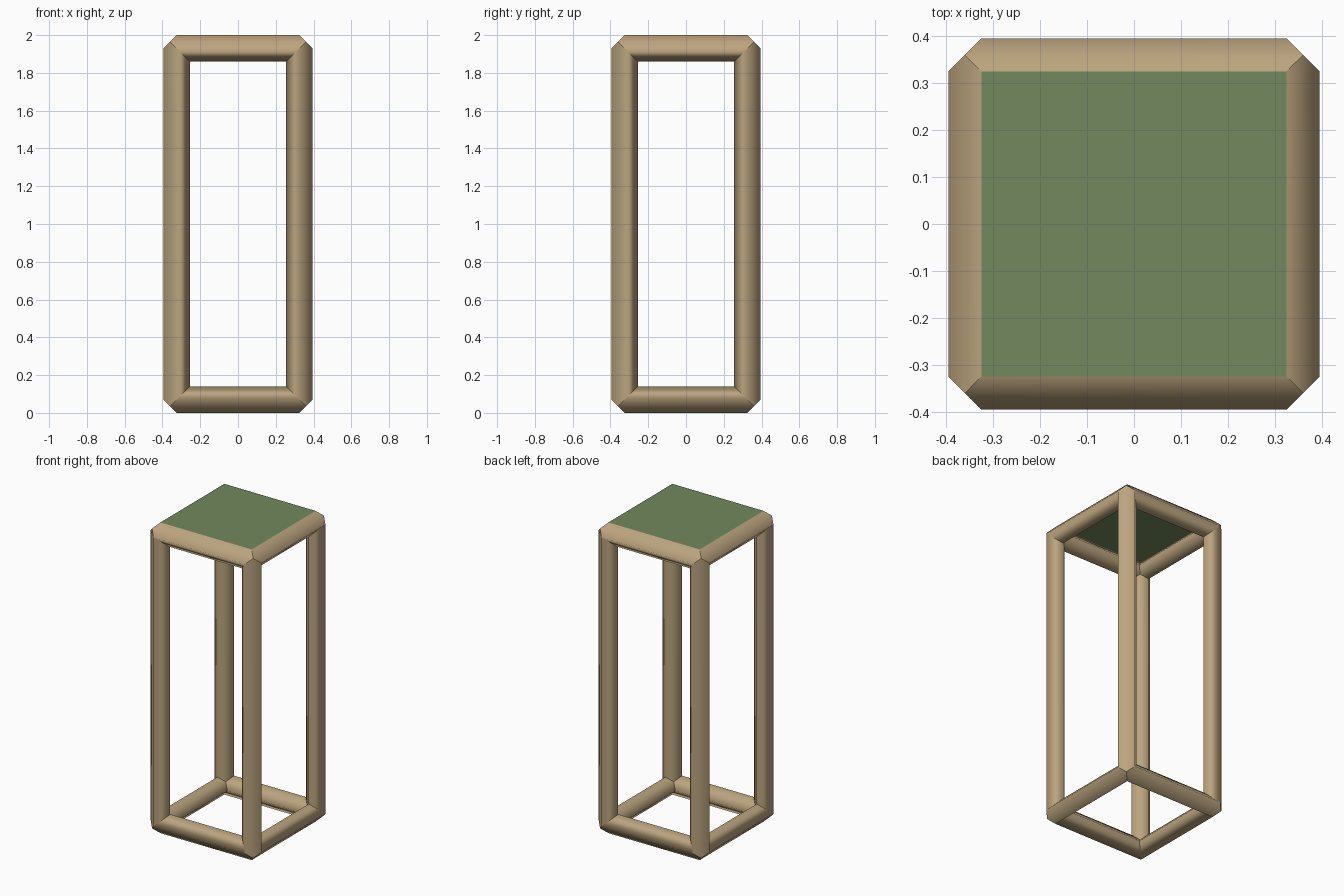
import bpy
from mathutils import Vector

if "Cube" in bpy.data.objects:
    bpy.data.objects.remove(bpy.data.objects["Cube"])

R = 0.07                               # half width of the diamond section
C = Vector((0.325, 0.325, 0.93))       # beam centre lines, about z = 1


def material(name, rgb):
    m = bpy.data.materials.new(name)
    m.diffuse_color = (*rgb, 1)
    m.use_nodes = True
    m.node_tree.nodes["Principled BSDF"].inputs["Base Color"].default_value = m.diffuse_color
    return m


def add_mesh(name, verts, faces, mat, smooth):
    me = bpy.data.meshes.new(name)
    me.from_pydata(verts, [], faces)
    for p in me.polygons:
        p.use_smooth = smooth
    me.materials.append(mat)
    ob = bpy.data.objects.new(name, me)
    bpy.context.collection.objects.link(ob)
    return ob


wood = material("wood", (0.50, 0.37, 0.21))
green = material("green", (0.17, 0.25, 0.11))


# Diamond beam along one axis, mitred into its neighbours at both ends
def beam(name, axis, su, sv):
    u, v = (axis + 1) % 3, (axis + 2) % 3
    h = R / 2
    # (offset along u, offset along v, overhang past the corner)
    ring = [(R, 0, 0), (h, h, h), (0, R, 0), (-R, 0, -R), (-h, -h, -h), (0, -R, -R)]
    verts = []
    for end in (-1, 1):
        for du, dv, over in ring:
            p = Vector((0, 0, 1))
            p[axis] += end * (C[axis] + over)
            p[u] += su * (C[u] + du)
            p[v] += sv * (C[v] + dv)
            verts.append(p)
    # 0 u-out, 1 outer mitre, 2 v-out, 3 u-in, 4 inner mitre, 5 v-in
    faces = [(0, 1, 2, 8, 7, 6), (2, 3, 9, 8), (3, 4, 5, 11, 10, 9), (5, 0, 6, 11)]
    if su * sv < 0:
        faces = [f[::-1] for f in faces]
    add_mesh(name, verts, faces, wood, True)


# Twelve frame beams
for axis, label in enumerate(("cross_rail", "side_rail", "post")):
    for i, (su, sv) in enumerate(((-1, -1), (1, -1), (1, 1), (-1, 1))):
        beam(f"{label}_{i + 1}", axis, su, sv)

# Green top panel resting on the upper ridges
x, y = C.x, C.y
add_mesh("top_panel", [(-x, -y, 2), (x, -y, 2), (x, y, 2), (-x, y, 2)],
         [(0, 1, 2, 3)], green, False)
